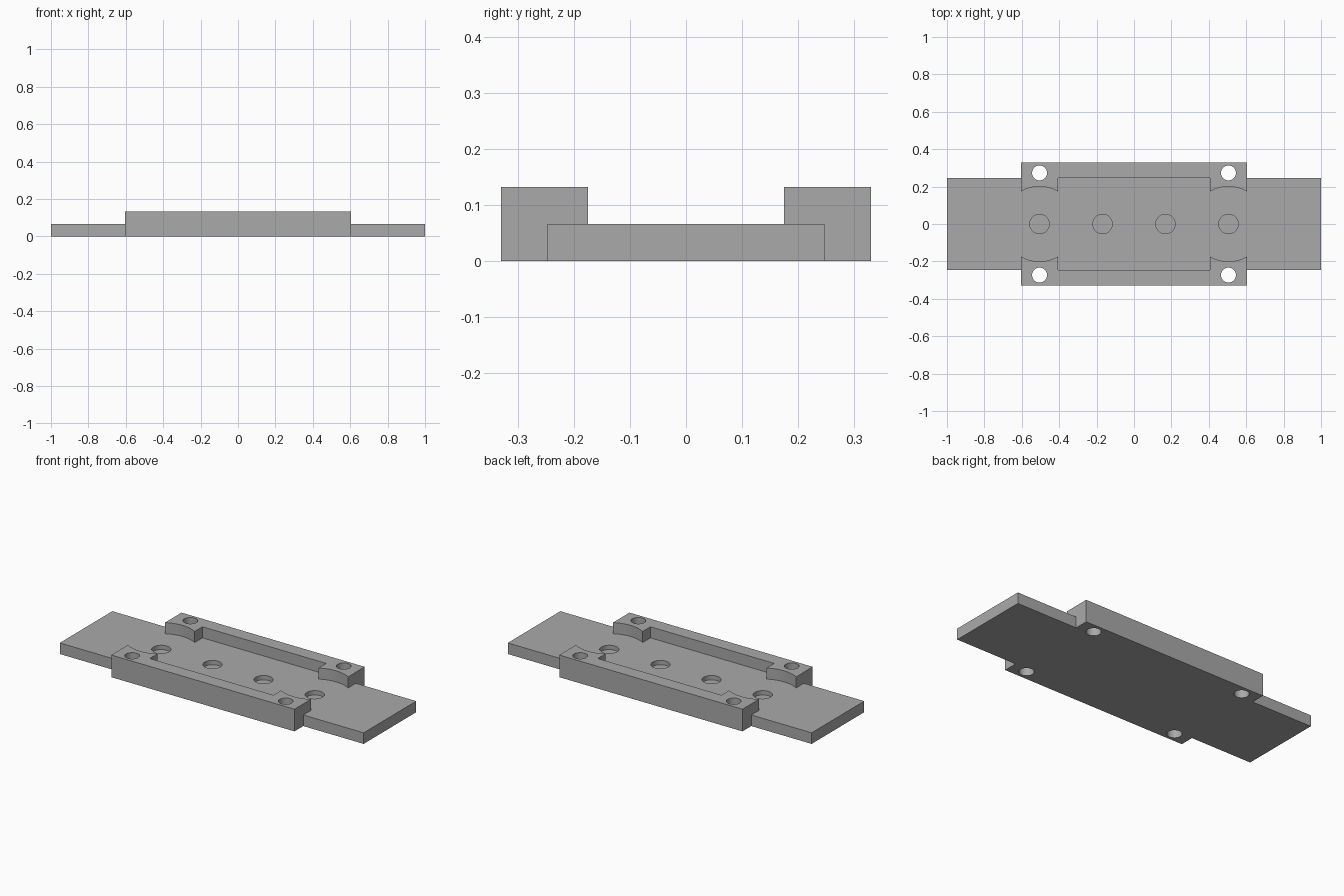
import bpy, bmesh, math

if "Cube" in bpy.data.objects:
    bpy.data.objects.remove(bpy.data.objects["Cube"])

L, W = 1.0, 0.247          # half size of the long plate
BX, BY = 0.603, 0.33       # half size of the raised middle block
FLOOR, TOP = 0.066, 0.132  # plate height, rail height
HX, HY = 0.505, 0.273      # hole positions
PX = 0.407                 # half length of the pocket

grey = bpy.data.materials.new("grey metal")
grey.diffuse_color = (0.4, 0.4, 0.4, 1)
grey.use_nodes = True
grey.node_tree.nodes["Principled BSDF"].inputs["Base Color"].default_value = grey.diffuse_color


def prism(name, outline, z0, z1):
    """Extrude a closed xy outline from z0 to z1."""
    bm = bmesh.new()
    face = bm.faces.new([bm.verts.new((x, y, z0)) for x, y in outline])
    up = bmesh.ops.extrude_face_region(bm, geom=[face])["geom"]
    for v in up:
        if isinstance(v, bmesh.types.BMVert):
            v.co.z = z1
    bmesh.ops.recalc_face_normals(bm, faces=bm.faces)
    mesh = bpy.data.meshes.new(name)
    bm.to_mesh(mesh)
    bm.free()
    mesh.materials.append(grey)
    obj = bpy.data.objects.new(name, mesh)
    bpy.context.collection.objects.link(obj)
    return obj


def circle(cx, cy, r, n=48):
    return [(cx + r * math.cos(2 * math.pi * i / n),
             cy + r * math.sin(2 * math.pi * i / n)) for i in range(n)]


def four_way(quarter):
    """Mirror a first-quadrant path (from +x side to +y side) into a loop."""
    right = [(x, -y) for x, y in reversed(quarter)] + quarter
    return right + [(-x, -y) for x, y in right]


def cut(body, cutter):
    cutter.hide_render = True
    mod = body.modifiers.new("cut", 'BOOLEAN')
    mod.operation, mod.solver, mod.object = 'DIFFERENCE', 'EXACT', cutter
    bpy.context.view_layer.objects.active = body
    bpy.ops.object.modifier_apply(modifier=mod.name)
    bpy.data.objects.remove(cutter, do_unlink=True)


# Cross-shaped body at full height
body = prism("mounting_plate", four_way([(L, W), (BX, W), (BX, BY)]), 0, TOP)

# Clear the end tongues, rounded end notches and long pocket in one cut
r, steps = 0.2, 16
a0 = math.acos((BX - HX) / r)
a1 = math.acos((PX - HX) / r)
arc = [(HX + r * math.cos(a0 + (a1 - a0) * i / steps),
        r * math.sin(a0 + (a1 - a0) * i / steps)) for i in range(steps + 1)]
clearing = four_way([(1.1, 0.4), (BX, 0.4)] + arc + [(PX, W)])
cut(body, prism("clearing_cutter", clearing, FLOOR, 0.3))

# Through holes in the rail corners
for sx in (-1, 1):
    for sy in (-1, 1):
        cut(body, prism("screw_cutter", circle(sx * HX, sy * HY, 0.04), -0.1, 0.3))

# Shallow round recesses along the centre line
for x in (-HX, -0.168, 0.168, HX):
    cut(body, prism("recess_cutter", circle(x, 0, 0.052), FLOOR - 0.026, 0.3))

# Smooth curved walls, sharp edges
bpy.ops.object.select_all(action='DESELECT')
body.select_set(True)
bpy.context.view_layer.objects.active = body
bpy.ops.object.shade_smooth_by_angle(angle=math.radians(30))
